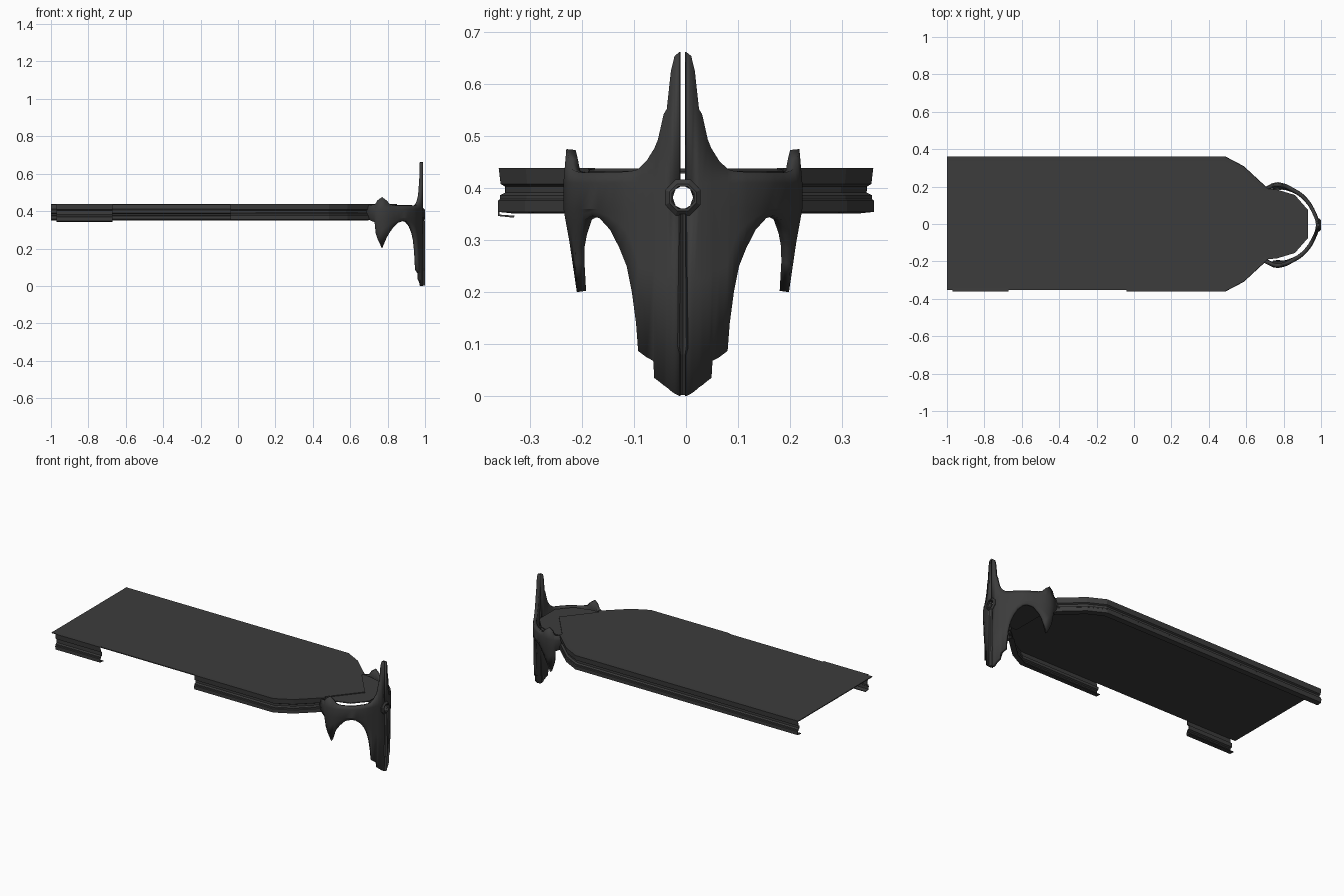
import bpy, math
from mathutils import Vector

if "Cube" in bpy.data.objects:
    bpy.data.objects.remove(bpy.data.objects["Cube"])

dark = bpy.data.materials.new("dark_grey")
dark.diffuse_color = (0.045, 0.045, 0.045, 1)
dark.use_nodes = True
dark.node_tree.nodes["Principled BSDF"].inputs["Base Color"].default_value = dark.diffuse_color


def make(name, verts, faces, thickness=0, smooth=False):
    me = bpy.data.meshes.new(name)
    me.from_pydata(verts, [], faces)
    me.update()
    ob = bpy.data.objects.new(name, me)
    bpy.context.collection.objects.link(ob)
    me.materials.append(dark)
    if thickness:
        mod = ob.modifiers.new("thickness", "SOLIDIFY")
        mod.thickness, mod.offset = thickness, -1
    if smooth:
        bpy.ops.object.select_all(action="DESELECT")
        ob.select_set(True)
        bpy.context.view_layer.objects.active = ob
        bpy.ops.object.shade_smooth_by_angle(angle=math.radians(35))
    return ob


def plate(name, half, z, thickness):
    """Flat plate from one half of its outline, mirrored across y = 0."""
    pts = half + [(x, -y) for x, y in reversed(half) if y]
    pts.reverse()
    make(name, [(x, y, z) for x, y in pts], [range(len(pts))], thickness)


def rim(name, path, side, profile):
    """Sweep an edge profile (outward offset, z) along a mitred path."""
    P = [Vector(p) for p in path]
    verts, faces, n = [], [], len(profile)
    for i, p in enumerate(P):
        dirs = [(P[j + 1] - P[j]).normalized() for j in (i - 1, i) if 0 <= j < len(P) - 1]
        norms = [Vector((-d.y, d.x)) for d in dirs]
        m = sum(norms, Vector((0, 0))).normalized()
        m /= m.dot(norms[0])
        for off, z in profile:
            q = p + m * off
            verts.append((q.x, side * q.y, z))
    for i in range(len(P) - 1):
        for k in range(n - 1):
            f = [i * n + k, i * n + k + 1, (i + 1) * n + k + 1, (i + 1) * n + k]
            faces.append(f if side > 0 else f[::-1])
    make(name, verts, faces, 0.004)


# Deck and lower bow floor
plate("deck", [(-1, .352), (.485, .355), (.58, .303), (.69, .195), (.85, 0)], .438, .005)
plate("bow_floor", [(.66, .19), (.76, .185), (.86, .155), (.93, .075)], .433, .005)

# Grooved side rims, with a gap along the front
profile = [(-.012, .434), (.007, .436), (.003, .41), (-.006, .405), (-.006, .389),
           (.004, .384), (.004, .377), (.008, .374), (.008, .357), (-.02, .355)]
bend = [(.485, .35), (.58, .30), (.71, .18)]
rim("back_rim", [(-1, .35)] + bend, 1, profile)
rim("front_rim", [(-.04, .35)] + bend, -1, profile)
rim("front_rear_rim", [(-.97, .35), (-.67, .35)], -1,
    [(o, z if z > .4 else z - .008) for o, z in profile])

# Curved prow shield: columns of (x, y, bottom z, top z) from the centre round to the side
CY, EYE = -.006, .382
columns = [
    (.990, .006, .000, .662), (.989, .016, .005, .654), (.988, .023, .010, .625),
    (.986, .031, .017, .552), (.984, .037, .021, .542), (.980, .048, .030, .493),
    (.977, .055, .035, .476), (.976, .057, .068, .473), (.970, .070, .075, .452),
    (.962, .086, .087, .437), (.960, .090, .140, .435), (.955, .098, .200, .433),
    (.950, .108, .250, .432), (.940, .122, .285, .431), (.925, .140, .320, .431),
    (.905, .160, .342, .430), (.885, .175, .347, .430), (.855, .192, .338, .430),
    (.830, .205, .310, .432), (.812, .214, .285, .437), (.795, .219, .255, .457),
    (.770, .224, .200, .475), (.745, .220, .250, .457), (.735, .216, .280, .440),
    (.730, .213, .340, .435), (.690, .192, .358, .432)]
eye_half = [.021, .016, .001]
verts, faces = [], []
for side in (1, -1):
    base = len(verts)
    for i, (x, y, zb, zt) in enumerate(columns):
        lo, hi = max(.36, zb + .012), .41
        if i < 3:
            lo, hi = EYE - eye_half[i], EYE + eye_half[i]
        mid = zb + (lo - zb) * .6
        arm = min(1, y / .2)
        lean = .09 * arm * max(0, min(1, (.35 - zb) / .15)) if x < .86 else 0
        for z, s in ((zb, 1 - lean), (mid, 1 - lean * .3), (lo, 1 + .025 * arm),
                     (hi, 1 + .025 * arm), (zt, 1)):
            verts.append((.77 + (x - .77) * s, CY + side * y * s, z))
    for i in range(len(columns) - 1):
        for r in range(4):
            if r == 2 and i < 2:
                continue        # open eye
            a, b = base + i * 5 + r, base + i * 5 + 5 + r
            f = [a, b, b + 1, a + 1]
            faces.append(f if side > 0 else f[::-1])
make("prow_shield", verts, faces, .018, True)

# Raised octagonal ring round the eye
section = [(.972, .023), (.999, .023), (.999, .028), (.991, .037), (.975, .037)]
verts, faces, n = [], [], len(section)
for i in range(8):
    a = math.radians(22.5 + 45 * i)
    verts += [(x, CY + r * math.cos(a), EYE + r * math.sin(a)) for x, r in section]
for i in range(8):
    j = (i + 1) % 8
    for k in range(n):
        m = (k + 1) % n
        faces.append([i * n + k, i * n + m, j * n + m, j * n + k])
make("eye_ring", verts, faces)

# Centre spine below the eye: a pair of ridges with a groove between
verts, faces = [], []
for z, w in ((.002, .007), (.08, .007), (.095, .011), (.35, .008)):
    verts += [(x, CY + f * w, z) for x, f in ((.987, -1), (.999, -.6), (.993, 0), (.999, .6), (.987, 1))]
for i in range(3):
    for k in range(4):
        a = i * 5 + k
        faces.append([a, a + 1, a + 6, a + 5])
make("centre_spine", verts, faces, .012)
